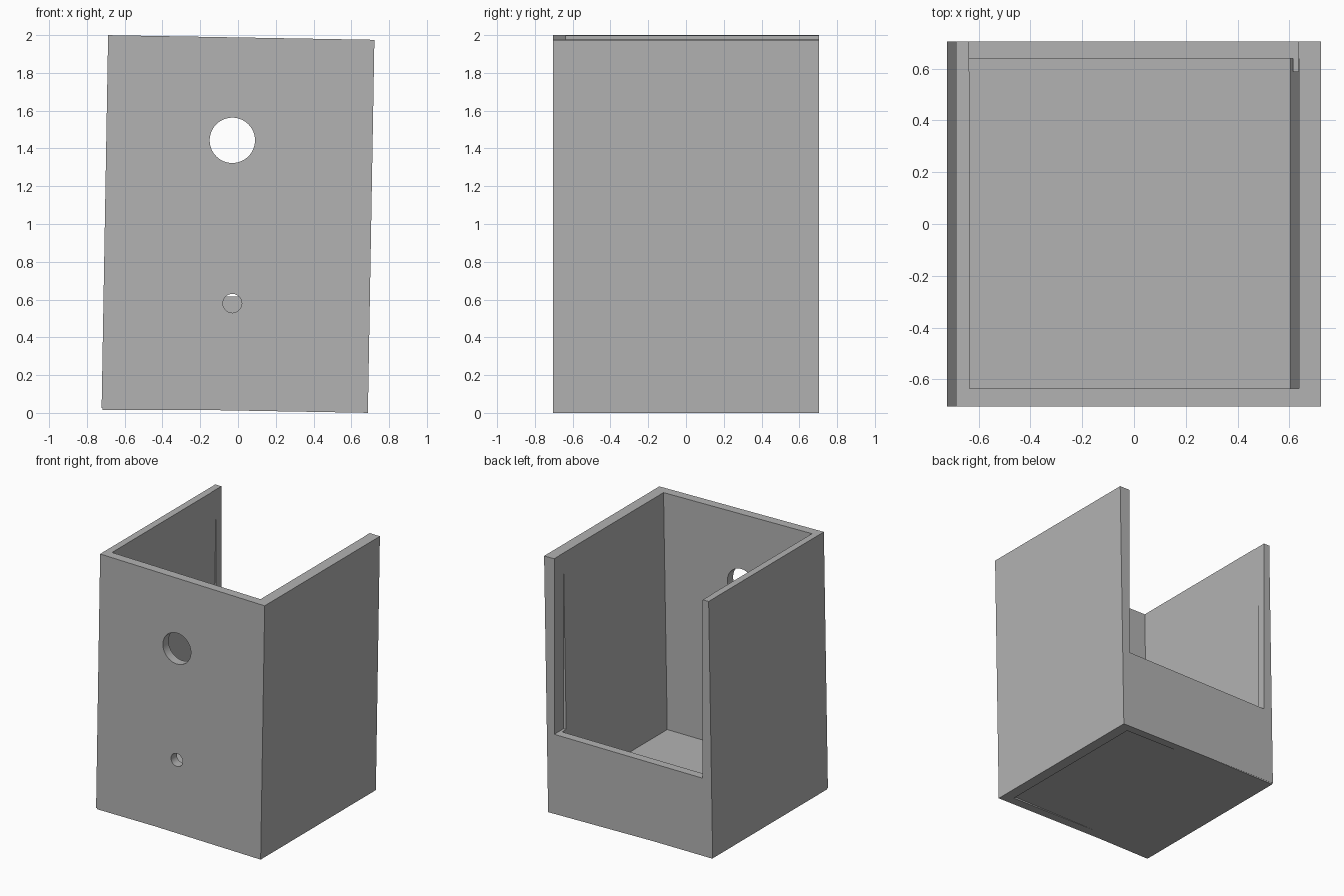
import bpy, math
from mathutils import Matrix, Vector

default = bpy.data.objects.get("Cube")
if default:
    bpy.data.objects.remove(default, do_unlink=True)

TILT = math.radians(1)      # the shell leans slightly towards +x
CENTRE = Vector((0, 0, 1))

grey = bpy.data.materials.new("plain_grey")
grey.use_nodes = True
colour = (0.45, 0.45, 0.45, 1)
grey.diffuse_color = colour
grey.node_tree.nodes["Principled BSDF"].inputs["Base Color"].default_value = colour


def box(name, low, high, tilted=False):
    """Box between two corners; tilted boxes are measured from the shell centre."""
    low, high = Vector(low), Vector(high)
    bpy.ops.mesh.primitive_cube_add(size=1, location=(0, 0, 0))
    ob = bpy.context.object
    ob.name = name
    place = Matrix.Translation((low + high) / 2) @ Matrix.Diagonal((*(high - low), 1))
    if tilted:
        place = Matrix.Translation(CENTRE) @ Matrix.Rotation(TILT, 4, "Y") @ place
    ob.data.transform(place)
    ob.data.materials.append(grey)
    return ob


def cut(target, cutter):
    """Subtract the cutter from the target and delete it."""
    cutter.hide_render = True
    mod = target.modifiers.new("cut", "BOOLEAN")
    mod.operation = "DIFFERENCE"
    mod.solver = "EXACT"
    mod.object = cutter
    bpy.context.view_layer.objects.active = target
    bpy.ops.object.modifier_apply(modifier=mod.name)
    bpy.data.objects.remove(cutter, do_unlink=True)


# Leaning shell, hollowed from top to bottom
shell = box("shell_walls", (-0.705, -0.705, -0.9875), (0.705, 0.705, 0.9875), True)
cut(shell, box("cavity_cutter", (-0.652, -0.635, -1.5), (0.62, 0.64, 1.5), True))

# Upright opening above the low back wall
cut(shell, box("opening_cutter", (-0.637, 0.59, 0.617), (0.635, 1, 2.5)))

# Two round holes through the front wall
for height, radius in ((1.443, 0.12), (0.58, 0.05)):
    bpy.ops.mesh.primitive_cylinder_add(vertices=64, radius=radius, depth=0.4,
                                        location=(-0.03, -0.7, height),
                                        rotation=(math.pi / 2, 0, 0))
    hole = bpy.context.object
    hole.name = "hole_cutter"
    hole.data.materials.append(grey)
    cut(shell, hole)

# Level floor slab set into the shell
box("floor_slab", (-0.717, -0.703, 0.015), (0.687, 0.703, 0.15))

bpy.ops.object.select_all(action="DESELECT")
shell.select_set(True)
bpy.context.view_layer.objects.active = shell
bpy.ops.object.shade_smooth_by_angle(angle=math.radians(30))
